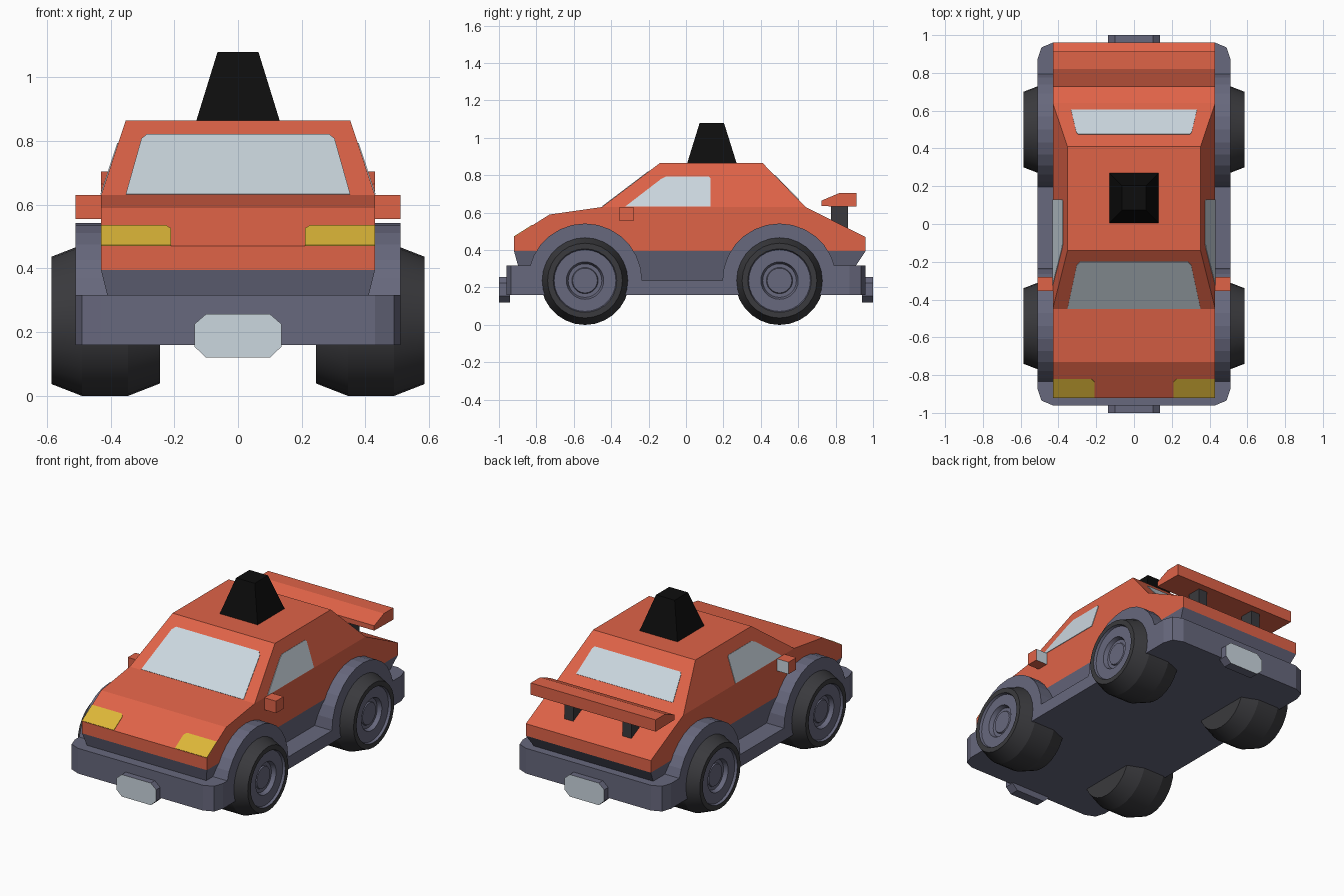
import bpy, bmesh, math
from mathutils import Vector

if "Cube" in bpy.data.objects:
    bpy.data.objects.remove(bpy.data.objects["Cube"])


def material(name, rgb):
    m = bpy.data.materials.new(name)
    m.diffuse_color = (*rgb, 1)
    m.use_nodes = True
    m.node_tree.nodes["Principled BSDF"].inputs["Base Color"].default_value = m.diffuse_color
    return m


ORANGE = material("orange paint", (0.74, 0.125, 0.064))
GREY = material("slate grey", (0.135, 0.138, 0.205))
GLASS = material("pale glass", (0.60, 0.68, 0.74))
YELLOW = material("yellow lamp", (0.72, 0.47, 0.04))
RUBBER = material("dark rubber", (0.042, 0.042, 0.047))
BLACK = material("black", (0.004, 0.004, 0.004))


def finish(name, bm, mats, face_dir=None):
    """Make an object; faces looking along face_dir get the second material."""
    bmesh.ops.recalc_face_normals(bm, faces=bm.faces)
    if face_dir:
        for f in bm.faces:
            if f.normal.dot(Vector(face_dir)) > 0.95:
                f.material_index = 1
    me = bpy.data.meshes.new(name)
    bm.to_mesh(me)
    bm.free()
    for m in mats:
        me.materials.append(m)
    ob = bpy.data.objects.new(name, me)
    bpy.context.collection.objects.link(ob)
    return ob


def loft(name, a, b, *mats, face_dir=None):
    """Closed solid between two matching rings of points."""
    bm = bmesh.new()
    va, vb = [bm.verts.new(p) for p in a], [bm.verts.new(p) for p in b]
    n = len(a)
    bm.faces.new(va)
    bm.faces.new(vb)
    for i in range(n):
        j = (i + 1) % n
        bm.faces.new((va[i], va[j], vb[j], vb[i]))
    return finish(name, bm, mats, face_dir)


def side_prism(name, yz, x0, x1, mat):
    return loft(name, [(x0, *p) for p in yz], [(x1, *p) for p in yz], mat)


def rect(x, y0, y1, z):
    return [(-x, y0, z), (x, y0, z), (x, y1, z), (-x, y1, z)]


def panel(name, pts, mat):
    """Thin plate lying on a body surface."""
    p = [Vector(q) for q in pts]
    n = (p[1] - p[0]).cross(p[2] - p[0]).normalized() * 0.003
    return loft(name, [q - n for q in p], [q + n for q in p], mat)


# Orange lower shell, cabin and the tapered grey underbody
side_prism("body_shell", [(-.92, .395), (-.92, .47), (-.73, .59), (-.45, .63), (.64, .63),
                          (.96, .47), (.96, .395)], -.43, .43, ORANGE)
loft("cabin", rect(.43, -.45, .64, .63), rect(.352, -.14, .41, .865), ORANGE)
loft("underbody", rect(.39, -.875, .855, .235), rect(.43, -.92, .96, .395), GREY)


# Points on the sloped cabin and hood surfaces
def windshield(x, z):
    return (x, -.45 + (z - .63) * .31 / .235, z)


def rear_slope(x, z):
    return (x, .64 - (z - .63) * .23 / .235, z)


def cabin_side(s, y, z):
    return (s * (.43 - (z - .63) * .078 / .235), y, z)


def hood(x, y):
    return (x, y, .47 + (y + .92) * .12 / .19)


# Windows
half = [(.352, .632), (.303, .806), (.285, .82)]
panel("front_window", [windshield(x, z) for x, z in half] +
      [windshield(-x, z) for x, z in reversed(half)], GLASS)
half = [(.333, .668), (.305, .79), (.295, .80)]
panel("rear_window", [rear_slope(x, z) for x, z in half] +
      [rear_slope(-x, z) for x, z in reversed(half)], GLASS)

for s, side in ((-1, "left"), (1, "right")):
    panel(side + "_window", [cabin_side(s, y, z) for y, z in
          [(-.325, .632), (-.135, .778), (-.105, .793), (.12, .793), (.13, .783), (.13, .632)]], GLASS)
    # Headlights
    panel(side + "_headlight", [hood(s * x, y) for x, y in
          [(.43, -.919), (.43, -.82), (.225, -.82), (.21, -.835), (.21, -.919)]], YELLOW)
    # Mirrors with a glass back
    loft(side + "_mirror",
         [(s * x, -.355, z) for x, z in [(.40, .555), (.51, .555), (.51, .63), (.40, .63)]],
         [(s * x, -.28, z) for x, z in [(.40, .555), (.51, .555), (.51, .63), (.40, .63)]],
         ORANGE, GLASS, face_dir=(0, 1, 0))
    # Spoiler supports
    side_prism(side + "_spoiler_support", [(.775, .54), (.775, .645), (.865, .645), (.865, .50)],
               s * .17, s * .23, RUBBER)

# Spoiler
side_prism("spoiler", [(.725, .635), (.725, .665), (.82, .705), (.912, .705), (.912, .632)],
           -.43, .43, ORANGE)

# Chassis floor, bumpers and plates
loft("chassis_floor", rect(.51, -.80, .80, .16), rect(.51, -.80, .80, .237), GREY)
for d, end in ((-1, "front"), (1, "rear")):
    half = [(.51, .72), (.51, .875), (.49, .935), (.43, .96)]
    ring = [(x, d * y) for x, y in half] + [(-x, d * y) for x, y in reversed(half)]
    loft(end + "_bumper", [(*p, .16) for p in ring], [(*p, .317) for p in ring], GREY)
    octo = [(-.137, .155), (-.1, .12), (.1, .12), (.137, .155),
            (.137, .225), (.1, .257), (-.1, .257), (-.137, .225)]
    loft(end + "_plate", [(x, d * .94, z) for x, z in octo], [(x, d, z) for x, z in octo],
         GREY, GLASS, face_dir=(0, d, 0))


def wheel(name, s, y):
    """Tyre and rim turned from one profile of (x, radius)."""
    prof = [(.245, .0), (.245, .198), (.345, .237), (.49, .237), (.585, .2), (.585, .17),
            (.57, .165), (.57, .10), (.545, .09), (.545, .07), (.553, .066), (.553, .0)]
    n = 28
    bm = bmesh.new()
    rings = []
    for x, r in prof:
        if r == 0:
            rings.append([bm.verts.new((s * x, y, .237))] * n)
        else:
            rings.append([bm.verts.new((s * x, y + r * math.cos(t), .237 + r * math.sin(t)))
                          for t in (2 * math.pi * k / n for k in range(n))])
    for i, (a, b) in enumerate(zip(rings, rings[1:])):
        for k in range(n):
            j = (k + 1) % n
            f = bm.faces.new(list(dict.fromkeys((a[k], a[j], b[j], b[k]))))
            f.material_index = 1 if i >= 5 else 0
            f.smooth = True
    ob = finish(name, bm, (RUBBER, GREY))
    ob.data.set_sharp_from_angle(angle=math.radians(18))


# Wheels and fender arches
for y, end in ((-.54, "front"), (.50, "rear")):
    for s, side in ((-1, "left"), (1, "right")):
        wheel(f"{end}_{side}_wheel", s, y)
        arch = [(y + .305 * math.cos(math.pi * k / 14), .237 + .305 * math.sin(math.pi * k / 14))
                for k in range(15)]
        side_prism(f"{end}_{side}_fender", arch + [(y - .305, .16), (y + .305, .16)],
                   s * .36, s * .51, GREY)

# Black roof beacon
loft("roof_beacon", rect(.132, .005, .272, .86), rect(.064, .073, .203, 1.08), BLACK)
